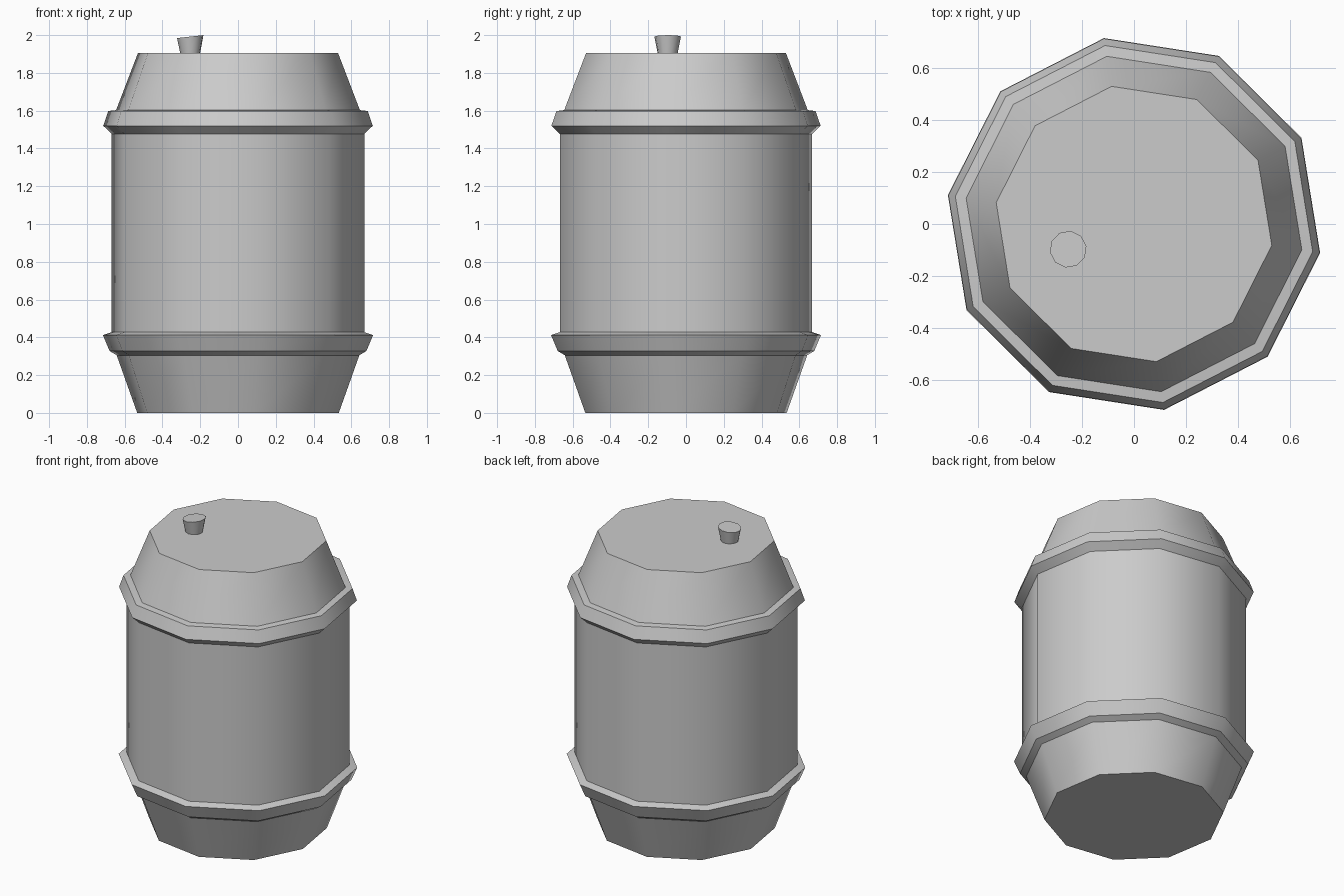
import bpy, bmesh
from math import cos, sin, radians, pi

if "Cube" in bpy.data.objects:
    bpy.data.objects.remove(bpy.data.objects["Cube"])


def lathe(name, profile, sides, start_deg, closed=False):
    """Revolve (radius, z) points into a low-poly solid, smooth around, sharp at rings."""
    bm = bmesh.new()
    a0 = radians(start_deg)
    rings = [[bm.verts.new((r * cos(a0 + 2 * pi * i / sides),
                            r * sin(a0 + 2 * pi * i / sides), z))
              for i in range(sides)] for r, z in profile]
    pairs = list(zip(rings, rings[1:]))
    if closed:
        pairs.append((rings[-1], rings[0]))
    for low, high in pairs:
        for i in range(sides):
            j = (i + 1) % sides
            bm.faces.new((low[i], low[j], high[j], high[i])).smooth = True
    if not closed:
        bm.faces.new(rings[0][::-1])
        bm.faces.new(rings[-1])
    bmesh.ops.recalc_face_normals(bm, faces=bm.faces)
    for ring in rings:
        for i in range(sides):
            bm.edges.get((ring[i], ring[(i + 1) % sides])).smooth = False
    mesh = bpy.data.meshes.new(name)
    bm.to_mesh(mesh)
    bm.free()
    obj = bpy.data.objects.new(name, mesh)
    bpy.context.collection.objects.link(obj)
    return obj


SIDES, TURN = 10, -8.8

# Keg body with tapered ends and two flared bands in one skin
lathe("keg_body", [
    (0.54, 0.0), (0.65, 0.305),                                # bottom taper
    (0.688, 0.328), (0.724, 0.412), (0.677, 0.427),            # lower band
    (0.677, 1.477), (0.722, 1.52), (0.695, 1.598), (0.653, 1.603),  # upper band
    (0.536, 1.905),                                            # top taper
], SIDES, TURN)

# Slightly tilted bung on the lid
bung = lathe("bung", [(0.052, 0.0), (0.071, 0.1)], SIDES, 10)
bung.location = (-0.253, -0.097, 1.897)
for v in bung.data.vertices:
    if v.co.z > 0.05:
        v.co.z += 0.11 * v.co.x - 0.005
